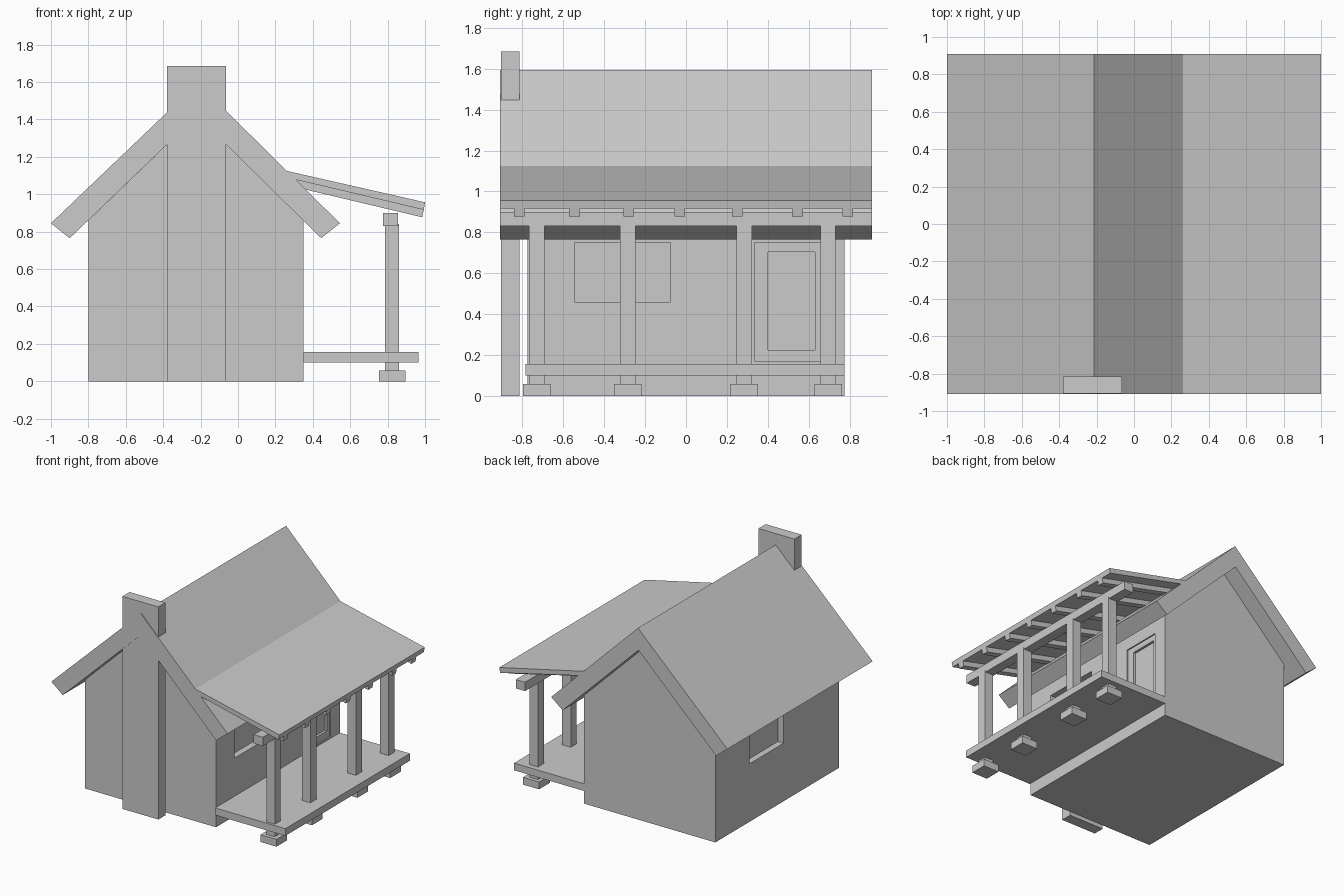
import bpy

if "Cube" in bpy.data.objects:
    bpy.data.objects.remove(bpy.data.objects["Cube"])


def prism(name, profile, y0, y1):
    """Extrude an x-z profile along y."""
    n = len(profile)
    verts = [(x, y, z) for y in (y0, y1) for x, z in profile]
    faces = [tuple(range(n)), tuple(reversed(range(n, 2 * n)))]
    faces += [(i, i + n, (i + 1) % n + n, (i + 1) % n) for i in range(n)]
    area = sum(profile[i][0] * profile[(i + 1) % n][1]
               - profile[(i + 1) % n][0] * profile[i][1] for i in range(n))
    if area < 0:
        faces = [f[::-1] for f in faces]
    mesh = bpy.data.meshes.new(name)
    mesh.from_pydata(verts, [], faces)
    obj = bpy.data.objects.new(name, mesh)
    bpy.context.collection.objects.link(obj)
    return obj


def box(name, x0, x1, y0, y1, z0, z1):
    return prism(name, [(x0, z0), (x1, z0), (x1, z1), (x0, z1)], y0, y1)


def cut(target, name, *bounds):
    cutter = box(name, *bounds)
    cutter.hide_render = True
    cutter.display_type = 'WIRE'
    mod = target.modifiers.new(name, 'BOOLEAN')
    mod.operation = 'DIFFERENCE'
    mod.solver = 'EXACT'
    mod.object = cutter


# Gabled house body with recessed windows and door
house = prism("house_body", [(-0.80, 0), (0.35, 0), (0.35, 0.86),
                             (-0.22, 1.42), (-0.80, 0.86)], -0.775, 0.775)
cut(house, "porch_window_recess", 0.30, 0.45, -0.545, -0.075, 0.46, 0.75)
cut(house, "left_window_recess", -0.90, -0.75, -0.08, 0.345, 0.46, 0.75)
cut(house, "door_recess", 0.34, 0.45, 0.335, 0.66, 0.17, 0.75)
cut(house, "door_panel_recess", 0.32, 0.46, 0.40, 0.63, 0.225, 0.705)

# Main roof chevron
prism("main_roof", [(-1.0, 0.845), (-0.90, 0.765), (-0.22, 1.42),
                    (0.445, 0.765), (0.545, 0.845), (-0.215, 1.595)],
      -0.91, 0.91)

# Chimney slab in front of the gable
box("chimney", -0.38, -0.065, -0.905, -0.815, 0, 1.685)

# Porch roof and rafters
prism("porch_roof", [(0.26, 1.125), (0.30, 1.08), (0.993, 0.917),
                     (1.0, 0.957)], -0.91, 0.91)
for i, y in enumerate((-0.815, -0.545, -0.28, -0.03, 0.25, 0.545, 0.79)):
    prism(f"rafter_{i + 1}", [(0.30, 1.08), (0.34, 1.03), (0.985, 0.877),
                              (0.993, 0.917)], y - 0.026, y + 0.026)

# Porch beam, deck, posts and footings
box("porch_beam", 0.775, 0.855, -0.91, 0.91, 0.83, 0.90)
box("porch_deck", 0.35, 0.965, -0.785, 0.775, 0.10, 0.157)
for i, y in enumerate((-0.73, -0.285, 0.285, 0.695)):
    box(f"porch_post_{i + 1}", 0.785, 0.86, y - 0.037, y + 0.037, 0.05, 0.84)
    box(f"footing_{i + 1}", 0.755, 0.895, y - 0.067, y + 0.067, 0, 0.058)
